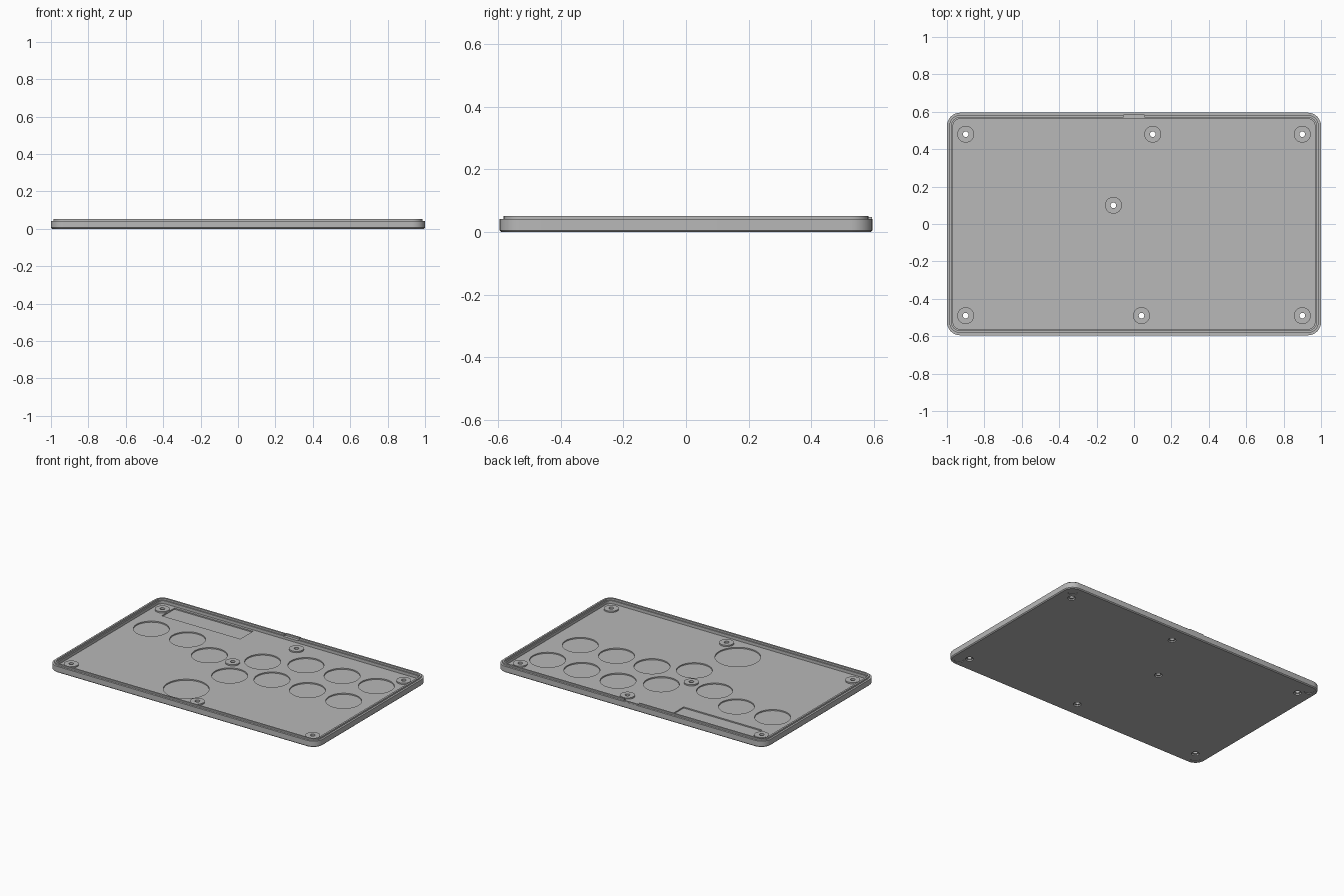
import bpy, bmesh, math
from mathutils import Matrix

if "Cube" in bpy.data.objects:
    bpy.data.objects.remove(bpy.data.objects["Cube"])

HALF_X, HALF_Y, CORNER = 1.0, 0.595, 0.07
FLOOR, LEDGE, TOP = 0.02, 0.042, 0.052

grey = bpy.data.materials.new("plain grey")
grey.use_nodes = True
colour = (0.48, 0.48, 0.48, 1)
grey.diffuse_color = colour
grey.node_tree.nodes["Principled BSDF"].inputs["Base Color"].default_value = colour


def make_object(name, bm):
    bmesh.ops.recalc_face_normals(bm, faces=bm.faces)
    mesh = bpy.data.meshes.new(name)
    bm.to_mesh(mesh)
    bm.free()
    mesh.materials.append(grey)
    obj = bpy.data.objects.new(name, mesh)
    bpy.context.collection.objects.link(obj)
    return obj


def rounded_loop(bm, inset, z, steps=8):
    """Ring of vertices around a rounded rectangle."""
    radius = max(CORNER - inset, 0.02)
    cx, cy = HALF_X - inset - radius, HALF_Y - inset - radius
    ring = []
    for quarter, (sx, sy) in enumerate([(1, 1), (-1, 1), (-1, -1), (1, -1)]):
        for i in range(steps + 1):
            a = math.pi / 2 * (quarter + i / steps)
            ring.append(bm.verts.new((sx * cx + radius * math.cos(a),
                                      sy * cy + radius * math.sin(a), z)))
    return ring


def add_cylinder(bm, x, y, radius, z0, z1, sides=48):
    bmesh.ops.create_cone(bm, cap_ends=True, segments=sides, radius1=radius, radius2=radius,
                          depth=z1 - z0, matrix=Matrix.Translation((x, y, (z0 + z1) / 2)))


def add_box(bm, x0, x1, y0, y1, z0, z1):
    place = Matrix.Translation(((x0 + x1) / 2, (y0 + y1) / 2, (z0 + z1) / 2))
    size = Matrix.Diagonal((x1 - x0, y1 - y0, z1 - z0, 1))
    bmesh.ops.create_cube(bm, size=1, matrix=place @ size)


def combine(target, bm, operation):
    tool = make_object("helper", bm)
    tool.hide_render = True
    mod = target.modifiers.new("shape", 'BOOLEAN')
    mod.operation, mod.solver, mod.object = operation, 'EXACT', tool
    bpy.context.view_layer.objects.active = target
    bpy.ops.object.modifier_apply(modifier=mod.name)
    bpy.data.objects.remove(tool)


# Tray: chamfered base, outer ledge, raised lip, inner shelf and floor
bm = bmesh.new()
section = [(0.006, 0), (0, 0.006), (0, LEDGE), (0.013, LEDGE), (0.013, TOP),
           (0.025, TOP), (0.025, 0.04), (0.033, 0.04), (0.033, FLOOR)]
rings = [rounded_loop(bm, inset, z) for inset, z in section]
for low, high in zip(rings, rings[1:]):
    for i in range(len(low)):
        j = (i + 1) % len(low)
        bm.faces.new((low[i], low[j], high[j], high[i]))
bm.faces.new(rings[0])
bm.faces.new(rings[-1])
tray = make_object("case_bottom_tray", bm)

# Button clearance pockets and the board pocket in the floor
buttons = [(-0.80, 0.22), (-0.53, 0.22), (-0.29, 0.11), (0.03, 0.22), (0.275, 0.33),
           (0.545, 0.33), (0.80, 0.33), (-0.02, -0.06), (0.225, 0.04), (0.49, 0.04),
           (0.76, 0.04)]
POCKET = FLOOR - 0.008
bm = bmesh.new()
for x, y in buttons:
    add_cylinder(bm, x, y, 0.11, POCKET, 0.03)
add_cylinder(bm, -0.127, -0.37, 0.14, POCKET, 0.03, 64)
add_box(bm, -0.855, -0.27, 0.41, 0.545, POCKET, 0.03)
combine(tray, bm, 'DIFFERENCE')

# Raised screw bosses
screws = [(-0.9, 0.48), (0.1, 0.48), (0.9, 0.48), (-0.11, 0.1),
          (-0.9, -0.49), (0.04, -0.49), (0.9, -0.49)]
bm = bmesh.new()
for x, y in screws:
    add_cylinder(bm, x, y, 0.045, 0.005, FLOOR + 0.009, 32)
combine(tray, bm, 'UNION')

# Screw holes through the bosses
bm = bmesh.new()
for x, y in screws:
    add_cylinder(bm, x, y, 0.015, -0.02, 0.06, 24)
combine(tray, bm, 'DIFFERENCE')

# Screw head counterbores and corner foot recesses underneath
bm = bmesh.new()
for x, y in screws:
    add_cylinder(bm, x, y, 0.024, -0.02, 0.009, 24)
combine(tray, bm, 'DIFFERENCE')
bm = bmesh.new()
for sx in (-1, 1):
    for sy in (-1, 1):
        add_cylinder(bm, sx * 0.942, sy * 0.54, 0.03, -0.02, 0.004, 32)
combine(tray, bm, 'DIFFERENCE')

# Cable notch through the lip at the back
bm = bmesh.new()
add_box(bm, -0.055, 0.055, 0.54, 0.589, 0.036, 0.07)
combine(tray, bm, 'DIFFERENCE')

# Thin tab standing on the outer edge of the notch
bm = bmesh.new()
add_box(bm, -0.055, 0.055, 0.583, 0.594, 0.034, 0.048)
make_object("cable_notch_tab", bm)

# Smooth the curved walls and keep the edges crisp
bpy.ops.object.select_all(action='DESELECT')
tray.select_set(True)
bpy.context.view_layer.objects.active = tray
bpy.ops.object.shade_smooth_by_angle(angle=math.radians(30))
